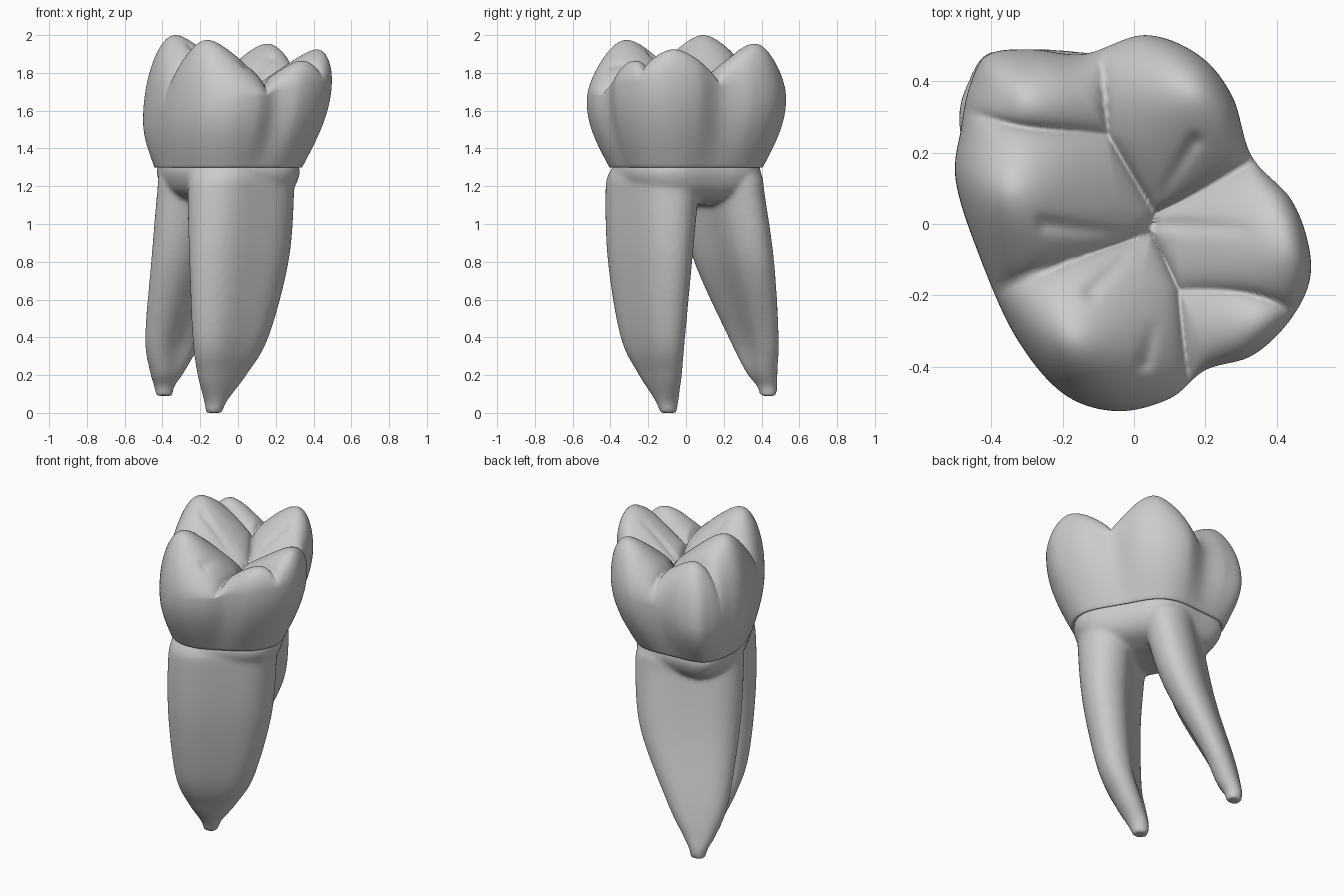
import bpy, bmesh, math
from mathutils import Vector

if "Cube" in bpy.data.objects:
    bpy.data.objects.remove(bpy.data.objects["Cube"])


def spline(points, steps, closed=False):
    """Catmull-Rom curve through points of any dimension."""
    n, out = len(points), []
    for i in range(n if closed else n - 1):
        idx = [i - 1, i, i + 1, i + 2]
        idx = [j % n if closed else min(max(j, 0), n - 1) for j in idx]
        quad = list(zip(*[points[j] for j in idx]))
        for k in range(steps):
            t = k / steps
            out.append([0.5 * (2 * b + (c - a) * t + (2 * a - 5 * b + 4 * c - d) * t * t
                               + (3 * b - a - 3 * c + d) * t ** 3) for a, b, c, d in quad])
    if not closed:
        out.append(list(points[-1]))
    return out


def relax(vals, passes):
    """Smooth a closed list of values."""
    n = len(vals)
    for _ in range(passes):
        vals = [(vals[i - 1] + 2 * vals[i] + vals[(i + 1) % n]) / 4 for i in range(n)]
    return vals


def loft(bm, rings):
    """Skin a list of closed rings and cap the ends."""
    vs = [[bm.verts.new(p) for p in r] for r in rings]
    n = len(vs[0])
    faces = [bm.faces.new(vs[0][::-1]), bm.faces.new(vs[-1])]
    for a, b in zip(vs, vs[1:]):
        for i in range(n):
            faces.append(bm.faces.new((a[i], a[(i + 1) % n], b[(i + 1) % n], b[i])))
    bmesh.ops.recalc_face_normals(bm, faces=faces)


def finish(bm, name, passes):
    me = bpy.data.meshes.new(name)
    bm.to_mesh(me)
    bm.free()
    for p in me.polygons:
        p.use_smooth = True
    ob = bpy.data.objects.new(name, me)
    bpy.context.collection.objects.link(ob)
    if name == "roots":
        rm = ob.modifiers.new("fuse", 'REMESH')
        rm.mode = 'VOXEL'
        rm.voxel_size = .013
        rm.use_smooth_shade = True
    sm = ob.modifiers.new("soften", 'SMOOTH')
    sm.factor = .5
    sm.iterations = passes


# Widest crown outline seen from above, and the rounder neck below it
outline = [(.49, -.06), (.44, .07), (.33, .19), (.275, .36), (.18, .475), (.03, .53), (-.14, .477),
           (-.29, .49), (-.41, .475), (-.46, .39), (-.485, .27), (-.5, .12), (-.43, -.1), (-.33, -.32),
           (-.2, -.475), (-.05, -.525), (.1, -.49), (.2, -.41), (.33, -.37), (.43, -.28), (.49, -.17)]
NECK = 1.3
rim = [Vector(p) for p in spline(outline, 13, True)]
neck = relax([Vector((p.x * .81 - .05, p.y * .81)) for p in rim], 200)

# Roots: rows of z, centre x, centre y, half width, half depth
TILT = math.radians(36)
front_root = [(1.34, .0, -.15, .22, .14), (1.27, .015, -.165, .3, .19), (1.15, .015, -.18, .315, .185),
              (.8, .005, -.19, .3, .155), (.4, -.04, -.175, .23, .118), (.2, -.085, -.135, .145, .085),
              (.06, -.12, -.1, .06, .055), (0, -.125, -.095, .045, .04)]
back_root = [(1.34, -.13, .15, .22, .12), (1.27, -.145, .165, .3, .17), (1.15, -.155, .185, .315, .16),
             (.8, -.208, .255, .29, .142), (.4, -.335, .358, .18, .092), (.22, -.375, .4, .1, .07),
             (.14, -.39, .43, .055, .05), (.09, -.39, .435, .045, .04)]
bm = bmesh.new()
for rows, inner in ((front_root, 1), (back_root, -1)):
    rings = []
    for z, cx, cy, a, b in spline(rows, 8):
        ring = []
        for i in range(64):
            t = i * math.tau / 64
            c, s = math.cos(t), math.sin(t)
            # long hollow down the flat faces, deeper on the side facing the other root
            hollow = .35 if s * inner > 0 else .17
            px, py = a * c, b * s * (1.1 - hollow * s ** 6 * min(1, max(0, z - .05) / .3))
            ring.append((cx + px * math.cos(TILT) - py * math.sin(TILT),
                         cy + px * math.sin(TILT) + py * math.cos(TILT), z))
        rings.append(ring)
    loft(bm, rings)
# trunk that joins the roots under the crown
trunk = [(1.335, .93), (1.28, .97), (1.22, .93), (1.17, .84), (1.13, .66), (1.1, .3)]
ctr = sum(neck, Vector((0, 0))) / len(neck)
loft(bm, [[(*ctr.lerp(p, f), z) for p in neck] for z, f in spline(trunk, 4)])
finish(bm, "roots", 9)

# Crown cusps: x, y, height, slope
cusps = [(-.19, -.34, 2.01, .92), (-.36, .09, 2.03, .9), (-.31, .35, 1.94, .75), (.17, .39, 1.98, .87),
         (.45, -.06, 1.945, .7), (.36, -.28, 1.89, .75)]
# fine extra grooves: start, end
grooves = [((.17, .23), (.08, .09)), ((.05, 0), (.3, -.01)), ((-.12, -.19), (-.03, -.1)),
           ((-.25, 0), (-.02, -.03)), ((.03, -.39), (.05, -.3))]
MID = Vector((.02, 0))


def height(p):
    hs = sorted(z - k * (math.hypot(p.x - x, p.y - y, .08) - .08) for x, y, z, k in cusps)
    # rounded lobes that meet in crisp fissures
    gap = hs[-1] - hs[-2]
    h = hs[-1] - .02 * math.exp(-gap / .06) - .02 * math.exp(-gap / .015)
    for a, b in grooves:
        a, b = Vector(a), Vector(b)
        t = min(1, max(0, (p - a).dot(b - a) / (b - a).length_squared))
        h -= .015 * (1 - .7 * t) * math.exp(-((p - a.lerp(b, t)).length / .022) ** 2)
    return h


belly = relax([min(1.66 + .22 * p.x, height(p) - .04) for p in rim], 20)
# rolled lower lip, then bulging wall
rings = [[(*ctr.lerp(p, .9), NECK + .01) for p in neck], [(*p, NECK - .004) for p in neck]]
for k in range(25):
    t = k / 24
    w = math.sin(t * math.pi / 2)
    rings.append([(*a.lerp(b, w), NECK + (zb - NECK) * t) for a, b, zb in zip(neck, rim, belly)])
# chewing surface
N = 90
for k in range(1, N):
    s = 1 - (k / N) ** 1.8
    ring = []
    for p, zb in zip(rim, belly):
        q = MID.lerp(p, s)
        power = 7 + 16 * max(0, p.x)
        ring.append((q.x, q.y, zb + (height(q) - zb) * math.sqrt(1 - s ** power)))
    rings.append(ring)
peak = max(p[2] for r in rings for p in r)
fit = (2 - NECK) / (peak - NECK)
rings = [[(x, y, NECK + (z - NECK) * fit) for x, y, z in r] for r in rings]
bm = bmesh.new()
loft(bm, rings)
finish(bm, "crown", 2)
